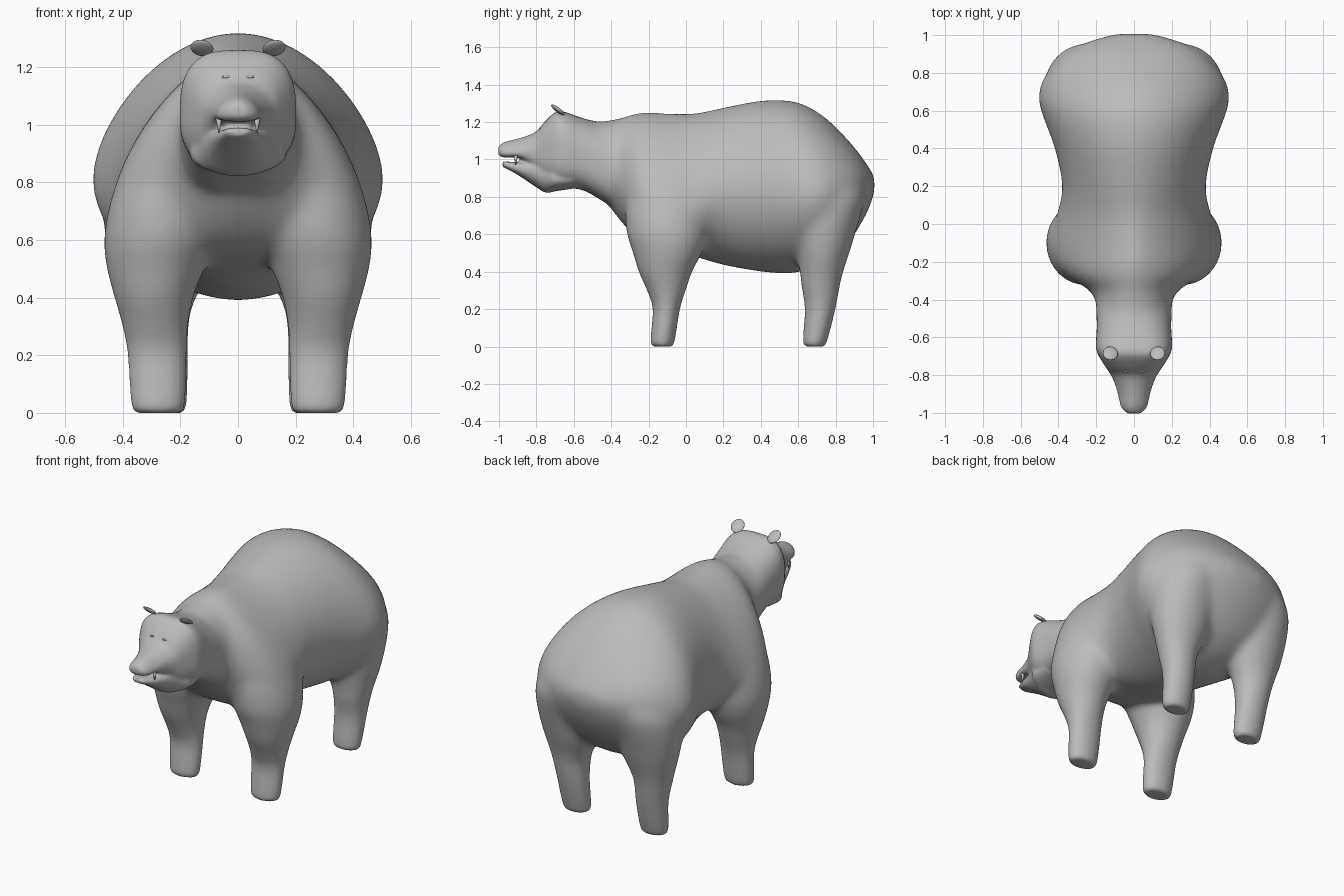
import bpy
import bmesh
import math
from mathutils import Vector, Matrix

old = bpy.data.objects.get("Cube")
if old:
    bpy.data.objects.remove(old, do_unlink=True)

# One plain grey for the whole animal
grey = bpy.data.materials.new("plain grey")
grey.use_nodes = True
colour = (0.5, 0.5, 0.5, 1)
grey.diffuse_color = colour
shader = next(n for n in grey.node_tree.nodes if n.type == 'BSDF_PRINCIPLED')
shader.inputs["Base Color"].default_value = colour


def finish(bm, name):
    """Turn a bmesh into a smooth grey object and make it active."""
    bmesh.ops.recalc_face_normals(bm, faces=bm.faces)
    for face in bm.faces:
        face.smooth = True
    mesh = bpy.data.meshes.new(name)
    bm.to_mesh(mesh)
    bm.free()
    mesh.materials.append(grey)
    obj = bpy.data.objects.new(name, mesh)
    bpy.context.collection.objects.link(obj)
    bpy.context.view_layer.objects.active = obj
    return obj


def spline(rows, steps=4):
    """Catmull-Rom interpolation through the section rows."""
    rows = [Vector(r) for r in rows]
    padded = [rows[0]] + rows + [rows[-1]]
    result = []
    for a, b, c, d in zip(padded, padded[1:], padded[2:], padded[3:]):
        for i in range(steps):
            t = i / steps
            result.append(b + (c - a) * (t / 2)
                          + (a * 2 - b * 5 + c * 4 - d) * (t * t / 2)
                          + (b * 3 - a - c * 3 + d) * (t ** 3 / 2))
    return result + [rows[-1]]


def loft(bm, rows, ring, sides=48):
    """Skin the rings made from each row and cap both ends."""
    loops = []
    for row in spline(rows):
        points = [ring(row, math.tau * i / sides) for i in range(sides)]
        loops.append([bm.verts.new(p) for p in points])
    for low, high in zip(loops, loops[1:]):
        for i in range(sides):
            j = (i + 1) % sides
            bm.faces.new((low[i], low[j], high[j], high[i]))
    bm.faces.new(loops[0])
    bm.faces.new(loops[-1])


def body_ring(lower):
    """Egg section across y: y, top, bottom, widest z, half width, upper power."""
    def ring(row, angle):
        y, top, bottom, mid, half, upper = row
        c, s = math.cos(angle), math.sin(angle)
        power = 2 / (upper if s > 0 else lower)
        height = (top - mid) if s > 0 else (mid - bottom)
        x = math.copysign(abs(c) ** power, c) * half
        return x, y, mid + math.copysign(abs(s) ** power, s) * height
    return ring


def leg_ring(side):
    """Oval section across z: row is z, centre x, centre y, radius x, radius y."""
    def ring(row, angle):
        z, x, y, rx, ry = row
        return side * (x + rx * math.cos(angle)), y + ry * math.sin(angle), z
    return ring


torso = [
    (-.5, 1.2, .82, 1, .19, 2), (-.42, 1.208, .76, .95, .2, 2),
    (-.35, 1.222, .67, .88, .24, 1.8), (-.28, 1.245, .6, .78, .35, 1.7),
    (-.2, 1.255, .55, .7, .425, 1.6), (-.1, 1.248, .52, .65, .455, 1.6),
    (.05, 1.248, .48, .72, .41, 1.7), (.2, 1.278, .435, .82, .38, 1.8),
    (.4, 1.315, .4, .83, .42, 1.9), (.55, 1.315, .39, .81, .475, 1.9),
    (.65, 1.285, .41, .81, .505, 1.8), (.75, 1.22, .45, .81, .49, 1.8),
    (.85, 1.122, .53, .83, .42, 1.9), (.92, 1.04, .63, .85, .335, 2),
    (.97, .97, .72, .86, .23, 2), (1.008, .91, .82, .87, .1, 2)]
head = [
    (-.35, 1.2, .72, .95, .2, 2), (-.45, 1.2, .78, .98, .2, 2),
    (-.55, 1.22, .835, 1.02, .197, 2.4), (-.65, 1.255, .85, 1.04, .202, 2.8),
    (-.7, 1.252, .86, 1.04, .186, 3), (-.76, 1.197, .88, 1.05, .148, 2.5),
    (-.8, 1.15, .93, 1.04, .122, 2), (-.85, 1.127, .98, 1.04, .1, 1.8),
    (-.9, 1.112, 1.01, 1.035, .086, 1.7), (-.96, 1.097, 1.01, 1.035, .072, 1.7),
    (-.99, 1.082, 1.015, 1.04, .052, 1.8), (-1.004, 1.065, 1.03, 1.045, .032, 2)]
jaw = [
    (-.6, .95, .845, .9, .165, 3), (-.7, .97, .83, .9, .165, 3),
    (-.75, .985, .822, .92, .135, 3), (-.82, .985, .865, .94, .105, 3),
    (-.88, .984, .905, .95, .084, 3), (-.93, .986, .935, .96, .066, 3),
    (-.98, .99, .96, .975, .04, 3)]
front_leg = [
    (0, .277, -.125, .072, .046), (.03, .277, -.125, .092, .064),
    (.2, .28, -.105, .103, .073), (.3, .287, -.105, .115, .105),
    (.4, .292, -.11, .138, .145), (.5, .286, -.1, .17, .185),
    (.62, .27, -.1, .195, .22), (.8, .24, -.1, .18, .22),
    (1, .16, -.1, .13, .17), (1.08, .12, -.1, .09, .1)]
back_leg = [
    (0, .265, .69, .068, .046), (.03, .265, .69, .086, .064),
    (.2, .27, .717, .097, .082), (.33, .28, .72, .113, .105),
    (.4, .278, .725, .135, .117), (.5, .27, .733, .172, .142),
    (.6, .27, .738, .19, .167), (.7, .265, .74, .205, .195),
    (.8, .25, .735, .215, .222), (.9, .21, .72, .2, .22),
    (1, .17, .7, .15, .17)]

# Torso, head, jaw and legs are fused into one skin
bm = bmesh.new()
loft(bm, torso, body_ring(1.9))
loft(bm, head, body_ring(2.8))
loft(bm, jaw, body_ring(2.2))
for side in (1, -1):
    loft(bm, front_leg, leg_ring(side))
    loft(bm, back_leg, leg_ring(side))
body = finish(bm, "body")


def apply(kind, **settings):
    mod = body.modifiers.new(kind.lower(), kind)
    for key, value in settings.items():
        setattr(mod, key, value)
    bpy.ops.object.modifier_apply(modifier=mod.name)


def ramp(value, start, width):
    return min(1, max(0, (value - start) / width))


apply('REMESH', mode='VOXEL', voxel_size=0.01, use_smooth_shade=True)

# Soften the trunk strongly, the head and the feet only a little
trunk = body.vertex_groups.new(name="trunk")
for v in body.data.vertices:
    weight = ramp(v.co.y, -.55, .2) * ramp(v.co.z, .12, .3)
    trunk.add([v.index], weight, 'REPLACE')
apply('SMOOTH', factor=0.5, iterations=80, vertex_group="trunk")
apply('SMOOTH', factor=0.5, iterations=4)


def blob(name, centre, radii, turn=(0, 0, 0)):
    bm = bmesh.new()
    bmesh.ops.create_uvsphere(bm, u_segments=20, v_segments=12, radius=1)
    spin = Matrix.Rotation(turn[2], 4, 'Z') @ Matrix.Rotation(turn[0], 4, 'X')
    bm.transform(Matrix.Translation(centre) @ spin @ Matrix.Diagonal((*radii, 1)))
    return finish(bm, name)


for side, label in ((1, "left"), (-1, "right")):
    # Small round ears tipped well forward
    blob(label + "_ear", (side * .125, -.685, 1.265), (.04, .012, .044),
         (math.radians(52), 0, side * .2))
    # Narrow eyes resting on the face
    hit, spot, normal, index = body.ray_cast(
        Vector((side * .042, -2, 1.165)), Vector((0, 1, 0)))
    if hit:
        blob(label + "_eye", spot, (.014, .005, .005))
    # Upper fangs
    bm = bmesh.new()
    bmesh.ops.create_cone(bm, cap_ends=True, segments=12, radius1=.002,
                          radius2=.011, depth=.055)
    bm.transform(Matrix.Translation((side * .066, -.91, .995)))
    finish(bm, label + "_fang")
